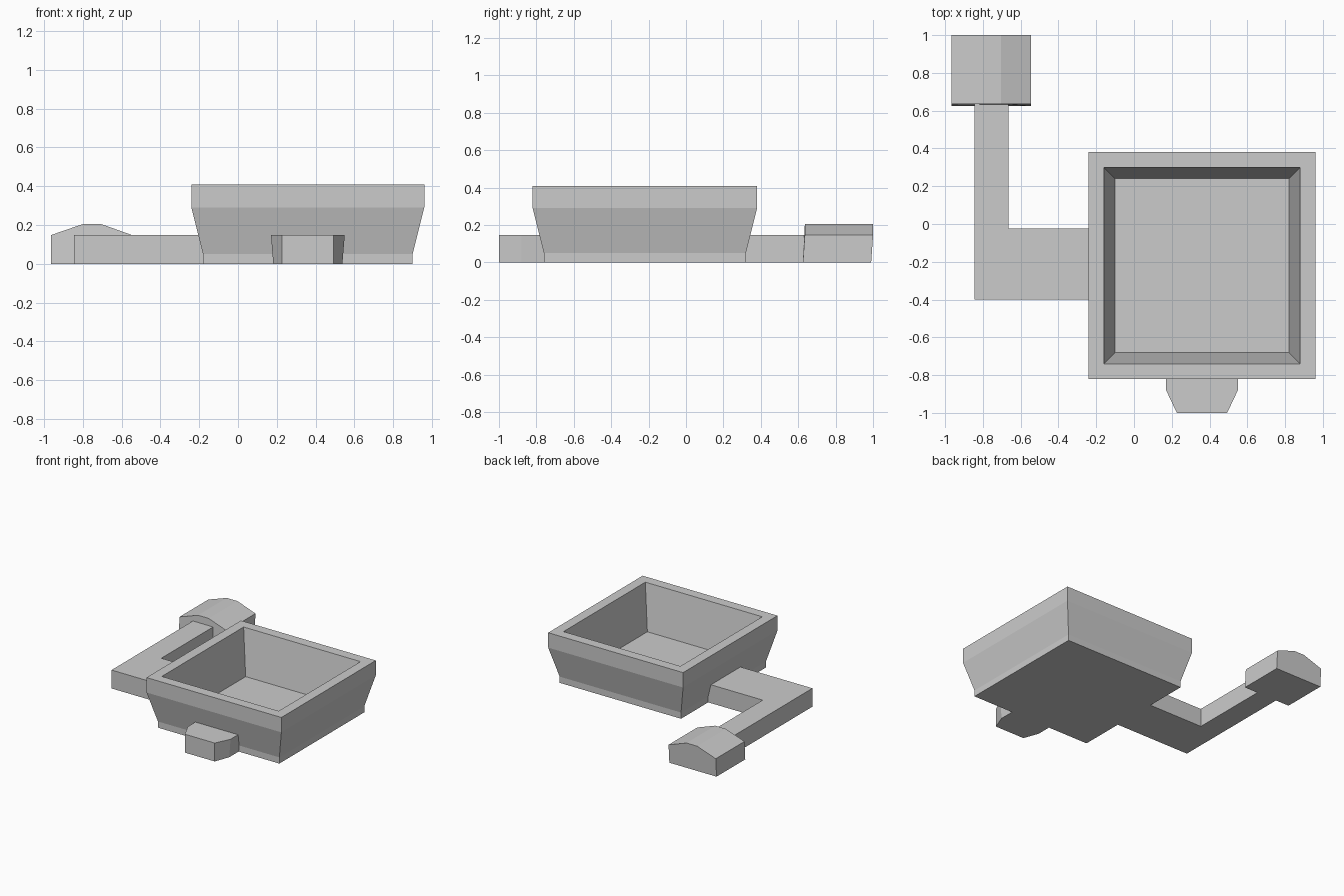
import bpy
import bmesh

if "Cube" in bpy.data.objects:
    bpy.data.objects.remove(bpy.data.objects["Cube"], do_unlink=True)

# One plain grey for the whole model
grey = bpy.data.materials.new("plain grey")
GREY = (0.6, 0.6, 0.6, 1.0)
grey.diffuse_color = GREY
grey.use_nodes = True
grey.node_tree.nodes["Principled BSDF"].inputs["Base Color"].default_value = GREY


def loft(name, rings):
    """Bridge matching rings of points and cap both ends."""
    bm = bmesh.new()
    loops = [[bm.verts.new(p) for p in ring] for ring in rings]
    for low, high in zip(loops, loops[1:]):
        for i in range(len(low)):
            j = (i + 1) % len(low)
            bm.faces.new((low[i], low[j], high[j], high[i]))
    bm.faces.new(loops[0])
    bm.faces.new(loops[-1])
    bmesh.ops.recalc_face_normals(bm, faces=bm.faces)
    mesh = bpy.data.meshes.new(name)
    bm.to_mesh(mesh)
    bm.free()
    mesh.materials.append(grey)
    obj = bpy.data.objects.new(name, mesh)
    bpy.context.collection.objects.link(obj)
    return obj


def flat(points, z):
    return [(x, y, z) for x, y in points]


# Square basin: half width and height from underside, over the rim, to inner floor
CX, CY = 0.36, -0.22
CORNERS = ((-1, -1), (1, -1), (1, 1), (-1, 1))
section = [(0.54, 0), (0.54, 0.05), (0.60, 0.29), (0.60, 0.41), (0.52, 0.41), (0.46, 0.05)]
loft("basin", [flat([(CX + sx * h, CY + sy * h) for sx, sy in CORNERS], z) for h, z in section])

# L-shaped channel from the basin side to the end block
path = [(-0.17, -0.40), (-0.17, -0.025), (-0.665, -0.025),
        (-0.665, 0.65), (-0.845, 0.65), (-0.845, -0.40)]
loft("side_channel", [flat(path, 0), flat(path, 0.148)])

# End block with a bevelled roof, leaning back slightly
profile = [(-0.965, 0), (-0.545, 0), (-0.545, 0.148),
           (-0.705, 0.205), (-0.80, 0.205), (-0.965, 0.148)]
loft("end_block", [[(x, y + min(z, 0.148) * 0.07, z) for x, z in profile]
                   for y in (0.625, 0.99)])


# Tapered block at the front, a little wider at the top
def front_outline(half):
    return [(CX - half, -0.75), (CX - half, -0.88), (CX - 0.133, -1.0),
            (CX + 0.133, -1.0), (CX + half, -0.88), (CX + half, -0.75)]


loft("front_block", [flat(front_outline(0.178), 0), flat(front_outline(0.19), 0.148)])
